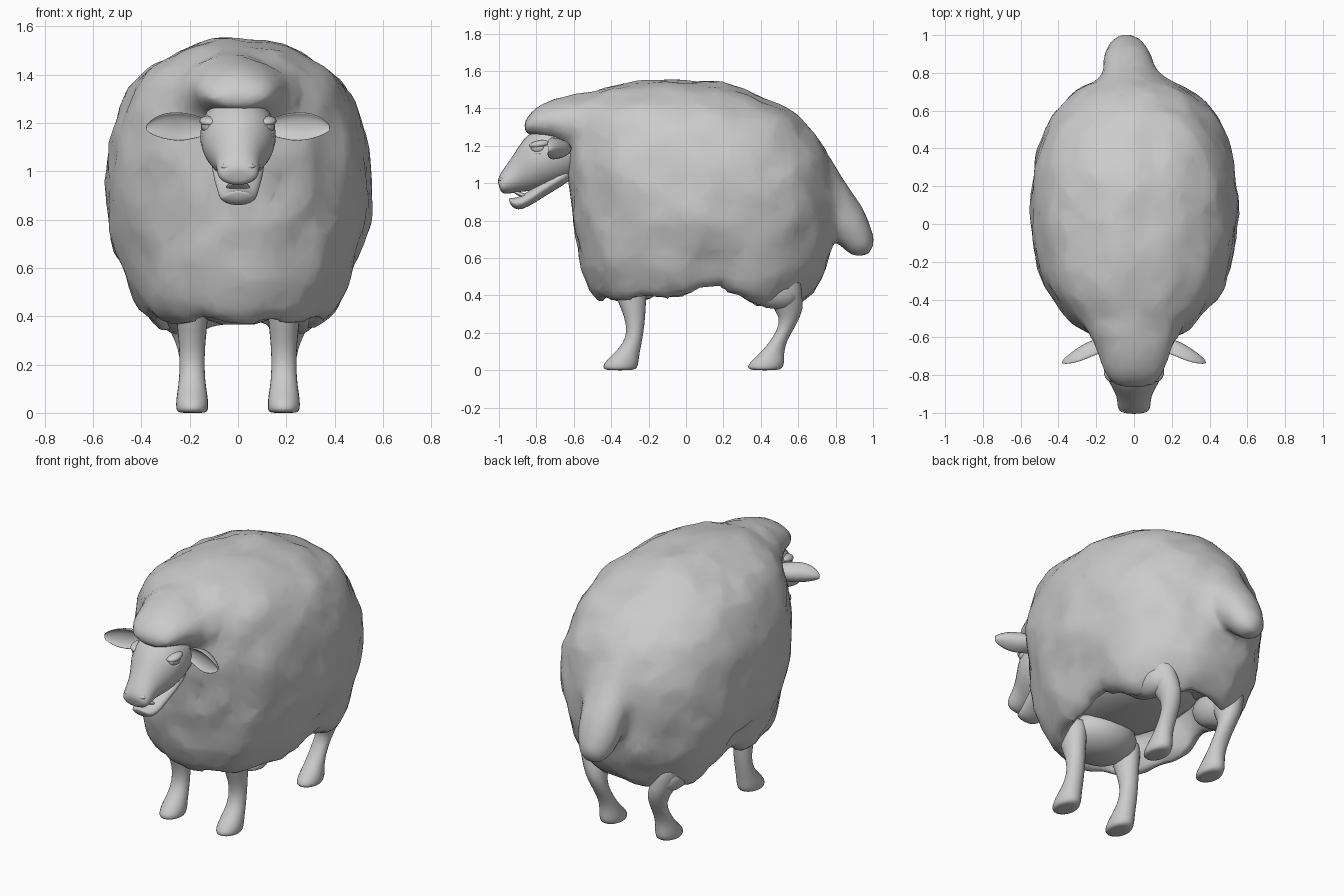
import bpy, bmesh, math
from mathutils import Vector, noise

grey = bpy.data.materials.new("plain_grey")
grey.diffuse_color = (0.6, 0.6, 0.6, 1)


def finish(name, verts, faces, subsurf=0):
    me = bpy.data.meshes.new(name)
    me.from_pydata(verts, [], faces)
    bm = bmesh.new()
    bm.from_mesh(me)
    bmesh.ops.recalc_face_normals(bm, faces=bm.faces)
    bm.to_mesh(me)
    bm.free()
    me.materials.append(grey)
    me.shade_smooth()
    ob = bpy.data.objects.new(name, me)
    bpy.context.collection.objects.link(ob)
    if subsurf:
        mod = ob.modifiers.new("smooth", 'SUBSURF')
        mod.levels = mod.render_levels = subsurf
    return ob


def skin(name, rings, subsurf=0):
    """Join rings of points into a closed tube."""
    n = len(rings[0])
    verts = [p for r in rings for p in r]
    faces = [(i * n + j, i * n + (j + 1) % n, (i + 1) * n + (j + 1) % n, (i + 1) * n + j)
             for i in range(len(rings) - 1) for j in range(n)]
    for k in (0, len(rings) - 1):
        verts.append(sum((Vector(p) for p in rings[k]), Vector()) / n)
        faces += [(len(verts) - 1, k * n + j, k * n + (j + 1) % n) for j in range(n)]
    return finish(name, verts, faces, subsurf)


def ring(a, b, w, x=0.0, n=12):
    """Ellipse whose ends in the side plane are a and b (y, z), half width w."""
    out = []
    for j in range(n):
        t = 2 * math.pi * j / n
        s = 0.5 + 0.5 * math.cos(t)
        out.append(Vector((x + w * math.sin(t), b[0] + (a[0] - b[0]) * s, b[1] + (a[1] - b[1]) * s)))
    return out


def tube(name, sections, x=0.0, n=12, subsurf=1):
    return skin(name, [ring(s[0], s[1], s[2], s[3] if len(s) > 3 else x, n) for s in sections], subsurf)


def blob(name, c, r, seg=20, rows=10, tilt=0.0):
    rings = []
    for i in range(1, rows):
        p = math.pi * i / rows
        row = []
        for j in range(seg):
            t = 2 * math.pi * j / seg
            y, z = r[1] * math.sin(p) * math.sin(t), r[2] * math.cos(p)
            row.append(Vector((c[0] + r[0] * math.sin(p) * math.cos(t),
                               c[1] + y * math.cos(tilt) - z * math.sin(tilt),
                               c[2] + y * math.sin(tilt) + z * math.cos(tilt))))
        rings.append(row)
    return skin(name, rings)


# fleece: stacked rings (z, front y, back y, half width), hollow underneath
LEVELS = [(0.56, -0.36, 0.50, 0.25), (0.45, -0.41, 0.55, 0.31), (0.365, -0.45, 0.60, 0.355),
          (0.42, -0.52, 0.69, 0.415), (0.53, -0.56, 0.75, 0.47), (0.65, -0.58, 0.78, 0.51),
          (0.78, -0.60, 0.795, 0.54), (0.91, -0.62, 0.80, 0.548), (1.04, -0.635, 0.785, 0.543),
          (1.15, -0.635, 0.75, 0.528), (1.255, -0.63, 0.695, 0.495), (1.355, -0.61, 0.61, 0.44),
          (1.435, -0.57, 0.47, 0.36), (1.495, -0.47, 0.32, 0.26), (1.54, -0.27, 0.17, 0.13)]
SEG = 44
rings = []
for i, (z, y0, y1, w) in enumerate(LEVELS):
    row = []
    for j in range(SEG):
        t = 2 * math.pi * j / SEG
        c, s = math.cos(t), math.sin(t)
        x = w * math.copysign(abs(c) ** 0.9, c)
        y = (y0 + y1) / 2 + (y1 - y0) / 2 * math.copysign(abs(s) ** 0.88, s)
        dz = 0
        if i < 5:                                   # ragged hem, raised at mid belly
            dz = 0.085 * math.exp(-((y - 0.12) / 0.14) ** 2) + 0.012 * math.sin(9 * t)
            dz -= 0.035 * math.exp(-((y - 0.45) / 0.12) ** 2)
        row.append(Vector((x, y, z + dz)))
    rings.append(row)
fleece = skin("fleece_base", rings)

# neck and forehead wool, and the woolly tail
neck = tube("neck_base", [((-0.22, 1.51), (-0.28, 0.95), 0.40), ((-0.46, 1.495), (-0.50, 1.03), 0.325),
            ((-0.60, 1.485), (-0.585, 1.12), 0.23), ((-0.70, 1.46), (-0.66, 1.20), 0.19),
            ((-0.79, 1.415), (-0.755, 1.24), 0.172), ((-0.845, 1.36), (-0.825, 1.255), 0.135),
            ((-0.87, 1.315), (-0.86, 1.27), 0.08)], n=16)
tail = tube("tail_base", [((0.60, 1.28), (0.45, 1.05), 0.16, -0.01), ((0.76, 1.16), (0.60, 0.95), 0.165, -0.02),
            ((0.86, 1.01), (0.68, 0.82), 0.16, -0.025), ((0.95, 0.87), (0.76, 0.72), 0.145, -0.035),
            ((1.005, 0.76), (0.83, 0.65), 0.115, -0.04), ((1.015, 0.68), (0.89, 0.605), 0.085, -0.04),
            ((0.99, 0.625), (0.94, 0.61), 0.045, -0.04)])

# weld the wool into one coat
verts, faces = [], []
dg = bpy.context.evaluated_depsgraph_get()
for ob in (fleece, neck, tail):
    me = ob.evaluated_get(dg).to_mesh()
    base = len(verts)
    verts += [v.co.copy() for v in me.vertices]
    faces += [[base + k for k in p.vertices] for p in me.polygons]
for ob in (fleece, neck, tail):
    bpy.data.objects.remove(ob)
coat = finish("fleece", verts, faces)
mod = coat.modifiers.new("weld", 'REMESH')
mod.mode, mod.voxel_size, mod.use_smooth_shade = 'VOXEL', 0.025, True
mod = coat.modifiers.new("relax", 'SMOOTH')
mod.factor, mod.iterations = 0.5, 5
dg = bpy.context.evaluated_depsgraph_get()
dg.update()
lumpy = bpy.data.meshes.new_from_object(coat.evaluated_get(dg))
coat.modifiers.clear()
coat.data = lumpy

# soft tufts of wool pushed in and out along the surface
moves = []
for v in lumpy.vertices:
    p = v.co
    soft = 0.35 if p.y < -0.6 or p.y > 0.84 else 1.0
    d = 0.019 * noise.noise(p * 5.5) + 0.006 * noise.noise(p * 13 + Vector((3, 1, 7)))
    moves.append(p + v.normal * (d * soft))
for v, p in zip(lumpy.vertices, moves):
    v.co = p
lumpy.materials.clear()
lumpy.materials.append(grey)
lumpy.shade_smooth()
dec = coat.modifiers.new("coarse", 'DECIMATE')
dec.ratio = 0.2

# body under the coat
blob("belly", (0, 0.02, 0.62), (0.30, 0.46, 0.13))
blob("chest", (0, -0.30, 0.49), (0.22, 0.19, 0.13))

# head and open lower jaw
tube("head", [((-0.55, 1.32), (-0.56, 1.04), 0.13), ((-0.72, 1.33), (-0.66, 1.00), 0.165),
              ((-0.84, 1.28), (-0.75, 0.97), 0.16), ((-0.895, 1.20), (-0.82, 0.955), 0.12),
              ((-0.945, 1.12), (-0.875, 0.955), 0.092), ((-0.99, 1.06), (-0.93, 0.945), 0.09),
              ((-1.008, 1.02), (-0.975, 0.94), 0.082), ((-1.003, 0.995), (-0.99, 0.955), 0.045)], n=16)
tube("lower_jaw", [((-0.64, 1.10), (-0.60, 1.02), 0.12), ((-0.75, 1.03), (-0.72, 0.95), 0.11),
                   ((-0.83, 0.97), (-0.81, 0.893), 0.092), ((-0.89, 0.925), (-0.875, 0.855), 0.08),
                   ((-0.935, 0.922), (-0.92, 0.86), 0.065), ((-0.95, 0.92), (-0.94, 0.89), 0.035)])
blob("tongue", (0, -0.86, 0.93), (0.05, 0.07, 0.013), tilt=-0.4)

# paired parts
for side, sx in (("left", 1), ("right", -1)):
    blob(side + "_eye", (sx * 0.113, -0.785, 1.19), (0.04, 0.046, 0.036))
    blob(side + "_upper_eyelid", (sx * 0.115, -0.78, 1.208), (0.045, 0.058, 0.022), tilt=0.15)
    blob(side + "_lower_eyelid", (sx * 0.112, -0.775, 1.162), (0.04, 0.05, 0.015), tilt=0.1)
    blob(side + "_nostril", (sx * 0.045, -0.98, 1.02), (0.028, 0.02, 0.013), seg=12, rows=8)

    # cupped leaf ear: (x, y of rim, z, half height, thickness)
    ear = []
    for x, y, z, h, d in [(0.11, -0.66, 1.18, 0.03, 0.04), (0.16, -0.685, 1.185, 0.045, 0.075),
                          (0.22, -0.71, 1.185, 0.062, 0.105), (0.28, -0.735, 1.187, 0.062, 0.095),
                          (0.33, -0.745, 1.187, 0.048, 0.07), (0.365, -0.745, 1.183, 0.027, 0.04),
                          (0.38, -0.74, 1.18, 0.012, 0.015)]:
        row = []
        for j in range(12):
            t = -sx * 2 * math.pi * j / 12
            back = math.cos(t)
            depth = d * back if back > 0 else -0.35 * d * back   # front is hollowed
            row.append(Vector((sx * x, y + depth, z + h * math.sin(t))))
        ear.append(row)
    skin(side + "_ear", ear, 1)

    # front leg
    tube(side + "_front_leg", [((-0.41, 0.52), (-0.19, 0.52), 0.08), ((-0.385, 0.40), (-0.21, 0.40), 0.07),
         ((-0.325, 0.28), (-0.215, 0.28), 0.055), ((-0.315, 0.18), (-0.23, 0.17), 0.053),
         ((-0.365, 0.11), (-0.245, 0.10), 0.06), ((-0.43, 0.055), (-0.25, 0.05), 0.07),
         ((-0.455, 0.015), (-0.255, 0.012), 0.069), ((-0.43, 0.0), (-0.28, 0.0), 0.06)], sx * 0.19)

    # hind leg
    blob(side + "_thigh", (sx * 0.255, 0.41, 0.455), (0.088, 0.20, 0.11), tilt=-0.4)
    tube(side + "_hind_leg", [((0.38, 0.50), (0.62, 0.52), 0.09, sx * 0.25), ((0.44, 0.36), (0.62, 0.42), 0.075, sx * 0.235),
         ((0.505, 0.28), (0.635, 0.33), 0.058, sx * 0.205), ((0.485, 0.21), (0.59, 0.24), 0.05, sx * 0.19),
         ((0.43, 0.13), (0.535, 0.15), 0.052, sx * 0.187), ((0.385, 0.085), (0.525, 0.08), 0.06, sx * 0.187),
         ((0.335, 0.04), (0.53, 0.04), 0.068, sx * 0.187), ((0.32, 0.012), (0.52, 0.01), 0.066, sx * 0.187),
         ((0.35, 0.0), (0.49, 0.0), 0.057, sx * 0.187)])
